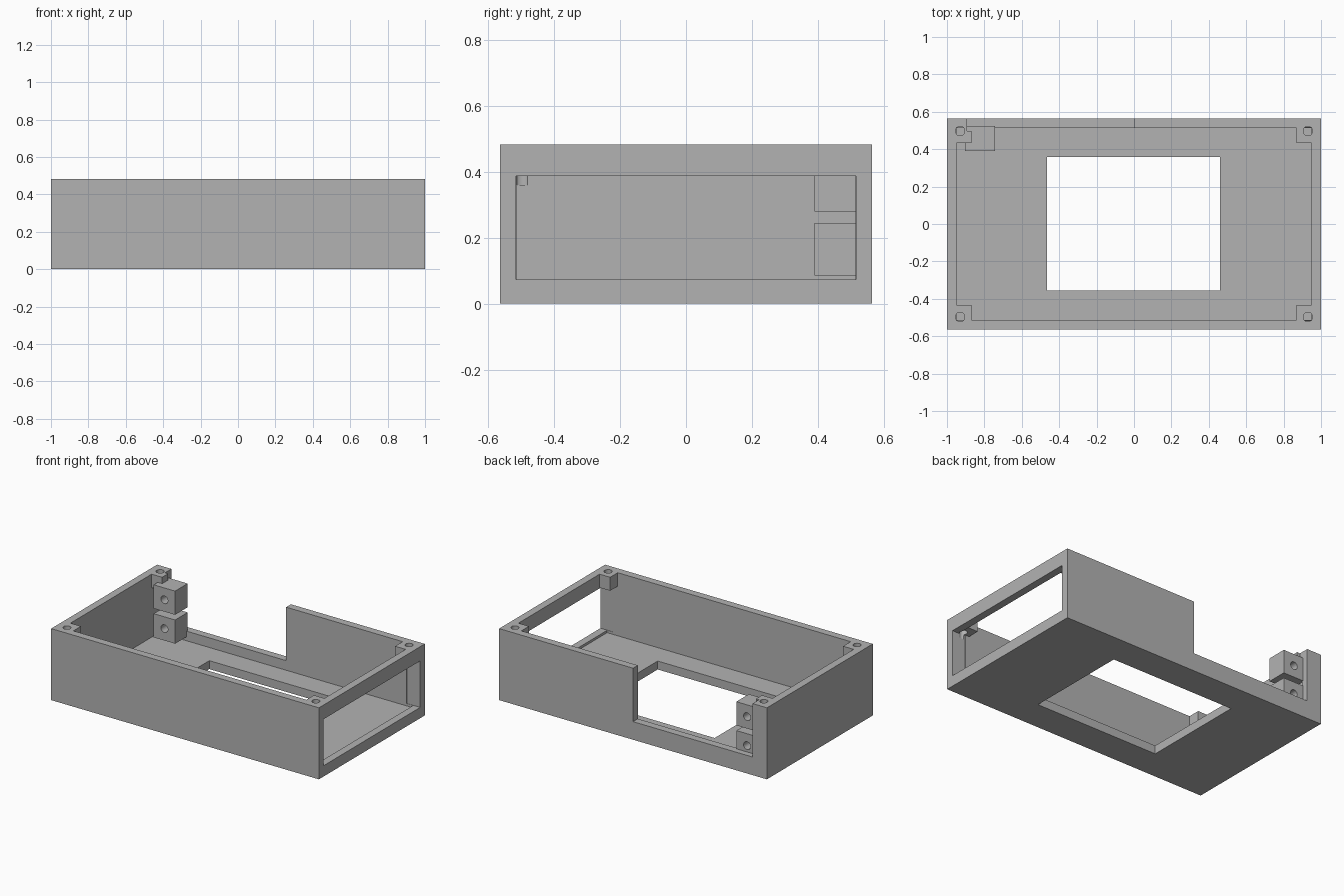
import bpy
import math
from mathutils import Vector

if "Cube" in bpy.data.objects:
    bpy.data.objects.remove(bpy.data.objects["Cube"], do_unlink=True)

# Single plain material
grey = bpy.data.materials.new("light grey plastic")
grey.use_nodes = True
colour = (0.45, 0.45, 0.45, 1)
grey.diffuse_color = colour
grey.node_tree.nodes["Principled BSDF"].inputs["Base Color"].default_value = colour


def box(name, low, high):
    """Box between two corners."""
    low, high = Vector(low), Vector(high)
    bpy.ops.mesh.primitive_cube_add(size=1, location=(0, 0, 0))
    ob = bpy.context.object
    ob.name = name
    for v in ob.data.vertices:
        v.co = [a + (c + 0.5) * (b - a) for a, b, c in zip(low, high, v.co)]
    ob.data.materials.append(grey)
    return ob


def rod(name, radius, length, centre, tilt=0):
    """Cylinder along z, tilted about x."""
    bpy.ops.mesh.primitive_cylinder_add(vertices=32, radius=radius, depth=length,
                                        location=centre, rotation=(tilt, 0, 0))
    ob = bpy.context.object
    ob.name = name
    ob.data.materials.append(grey)
    return ob


def combine(target, tool, operation="DIFFERENCE"):
    """Apply a boolean and discard the tool."""
    mod = target.modifiers.new("shape", "BOOLEAN")
    mod.operation, mod.object, mod.solver = operation, tool, "EXACT"
    bpy.context.view_layer.objects.active = target
    bpy.ops.object.modifier_apply(modifier=mod.name)
    bpy.data.objects.remove(tool, do_unlink=True)


def smooth(ob):
    bpy.ops.object.select_all(action="DESELECT")
    ob.select_set(True)
    bpy.context.view_layer.objects.active = ob
    bpy.ops.object.shade_smooth_by_angle(angle=math.radians(30))


W, D, H = 1.0, 0.565, 0.483        # outer half width, half depth, height
IX, IY, FLOOR = 0.949, 0.514, 0.057  # inner half width, half depth, floor top

# Open-topped tray
case = box("case", (-W, -D, 0), (W, D, H))
combine(case, box("cavity", (-IX, -IY, FLOOR), (IX, IY, 1)))

# Corner screw posts hanging from the rim
for sx in (-1, 1):
    for sy in (-1, 1):
        xs = sorted((sx * 0.87, sx * 0.97))
        ys = sorted((sy * 0.433, sy * 0.54))
        post = box("post", (xs[0], ys[0], 0.392), (xs[1], ys[1], H))
        combine(case, post, "UNION")

# Opening in the floor, side window and rear notch
combine(case, box("floor_cut", (-0.465, -0.355, -0.1), (0.46, 0.358, 0.2)))
combine(case, box("side_cut", (0.9, -0.516, 0.073), (1.1, 0.516, 0.387)))
combine(case, box("rear_cut", (-0.893, 0.497, 0.122), (0, 0.7, 0.7)))

# Screw holes, slightly deeper than the posts
for sx in (-1, 1):
    for sy in (-1, 1):
        combine(case, rod("screw_cut", 0.025, 0.3, (sx * 0.93, sy * 0.497, 0.51)))
smooth(case)

# Two drilled mounting blocks beside the rear notch
for name, z in (("lower_mounting_block", 0.085), ("upper_mounting_block", 0.28)):
    block = box(name, (-0.903, 0.39, z), (-0.743, 0.524, z + 0.16))
    combine(block, rod("bolt_cut", 0.026, 0.5, (-0.823, 0.45, z + 0.08), math.pi / 2))
    smooth(block)
